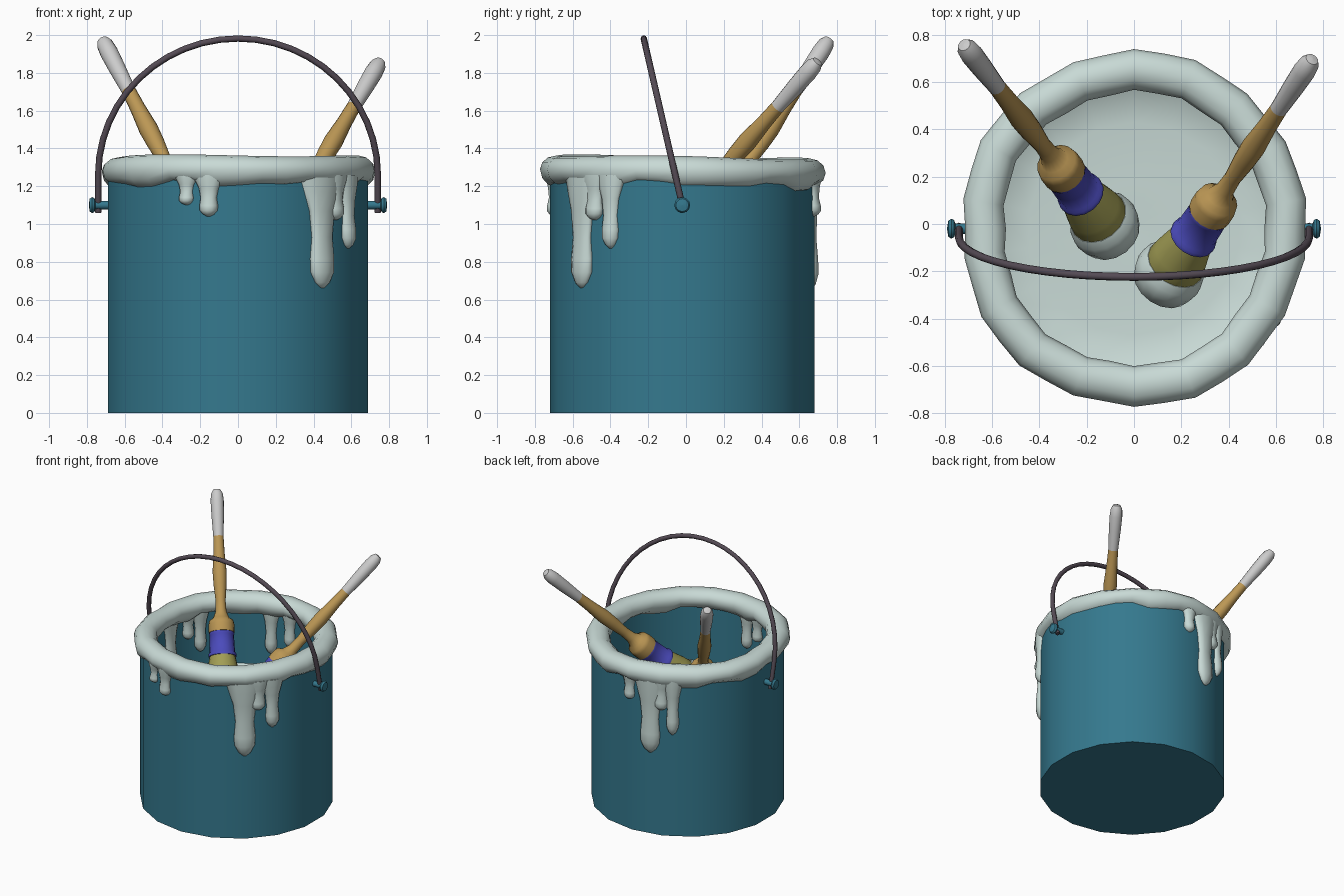
import bpy, bmesh, math
from mathutils import Vector, Matrix
from math import sin, cos, pi, radians

if "Cube" in bpy.data.objects:
    bpy.data.objects.remove(bpy.data.objects["Cube"])

CY = -0.02          # bucket axis in y
SEG = 18            # bucket sides


def mat(name, rgb):
    m = bpy.data.materials.new(name)
    m.diffuse_color = (*rgb, 1)
    m.use_nodes = True
    m.node_tree.nodes["Principled BSDF"].inputs["Base Color"].default_value = m.diffuse_color
    return m


BLUE = mat("bucket_blue", (0.035, 0.19, 0.27))
PAINT = mat("pale_paint", (0.58, 0.70, 0.67))
WOOD = mat("wood", (0.50, 0.31, 0.09))
FERRULE = mat("ferrule_blue", (0.07, 0.07, 0.50))
BRISTLE = mat("bristle_yellow", (0.36, 0.34, 0.09))
WIRE = mat("wire", (0.09, 0.07, 0.09))


def loft(name, rings, material=None, matrix=None, closed=False, angle=40):
    """Skin equal-sized rings of points; cap both ends or close into a loop."""
    bm = bmesh.new()
    vr = [[bm.verts.new(p) for p in r] for r in rings]
    n = len(vr[0])
    pairs = list(zip(vr, vr[1:])) + ([(vr[-1], vr[0])] if closed else [])
    for a, b in pairs:
        for i in range(n):
            j = (i + 1) % n
            bm.faces.new((a[i], a[j], b[j], b[i]))
    if not closed:
        bm.faces.new(vr[0])
        bm.faces.new(vr[-1])
    bmesh.ops.remove_doubles(bm, verts=bm.verts, dist=1e-4)
    bmesh.ops.recalc_face_normals(bm, faces=bm.faces)
    me = bpy.data.meshes.new(name)
    bm.to_mesh(me)
    bm.free()
    ob = bpy.data.objects.new(name, me)
    bpy.context.collection.objects.link(ob)
    if matrix:
        ob.matrix_world = matrix
    if material:
        me.materials.append(material)
    bpy.ops.object.select_all(action='DESELECT')
    ob.select_set(True)
    bpy.context.view_layer.objects.active = ob
    bpy.ops.object.shade_smooth_by_angle(angle=radians(angle))
    return ob


def lathe(name, profile, segs, material=None, matrix=None, angle=40):
    rings = [[(max(r, 2e-3) * cos(2 * pi * i / segs + pi / 2),
               max(r, 2e-3) * sin(2 * pi * i / segs + pi / 2), z)
              for i in range(segs)] for r, z in profile]
    return loft(name, rings, material, matrix, angle=angle)


AXIS = Matrix.Translation((0, CY, 0))

# bucket shell and the paint lying inside it
lathe("bucket", [(0, 0), (0.70, 0), (0.70, 1.30), (0.66, 1.30),
                 (0.66, 0.05), (0, 0.05)], SEG, BLUE, AXIS)
lathe("paint_surface", [(0, 0.06), (0.665, 0.06), (0.665, 0.78), (0.60, 0.725),
                        (0.45, 0.70), (0.2, 0.71), (0, 0.70)],
      SEG, PAINT, AXIS, 60)

# lumpy roll of paint over the rim
rim = []
for i in range(SEG * 2):
    a = 2 * pi * i / (SEG * 2) + pi / 2
    if i % 2:                                  # keep the low-poly outline
        k = cos(pi / SEG)
    else:
        k = 1
    R = (0.642 + 0.028 * abs(sin(a)) + 0.006 * sin(5 * a + 1)) * k
    low = 0.085 + 0.014 * sin(7 * a) + 0.012 * sin(11 * a + 2)
    top = 0.075 + 0.006 * sin(3 * a + 2)
    ring = []
    for j in range(12):
        p = 2 * pi * j / 12
        r = R + 0.086 * cos(p)
        ring.append((r * cos(a), r * sin(a),
                     1.28 - 0.01 * sin(a) + (top if sin(p) > 0 else low) * sin(p)))
    rim.append(ring)
loft("rim_paint", rim, PAINT, AXIS, closed=True, angle=80)


# drips: height fraction, width factor, thickness factor
DRIP = [(0, 1.7, 1.0), (0.15, 1.35, 1.0), (0.32, 0.98, 0.85), (0.55, 0.8, 0.75),
        (0.74, 0.92, 1.0), (0.86, 0.88, 1.05), (0.95, 0.55, 0.7), (1.0, 0.15, 0.2)]


def drip(name, deg, z_end, width, inside=False):
    R, side = (0.645, -1) if inside else (0.692, 1)
    rings = []
    for f, w, t in DRIP:
        ring = []
        for j in range(12):
            p = 2 * pi * j / 12
            a = radians(deg) + width * w * cos(p) / R
            r = R + side * 0.042 * t * max(sin(p), -0.3)
            ring.append((r * cos(a), r * sin(a), 1.26 + (z_end - 1.26) * f))
        rings.append(ring)
    loft(name, rings, PAINT, AXIS, angle=80)


for k, (deg, z, w) in enumerate([
        (-50, 0.66, 0.085), (-33, 0.87, 0.055), (-42, 1.02, 0.06),   # front right
        (-103, 1.04, 0.055), (-113, 1.10, 0.045),                    # front
        (102, 0.65, 0.085), (116, 0.81, 0.05), (109, 1.00, 0.06),    # back
        (88, 1.04, 0.05)]):
    drip(f"outer_drip_{k}", deg, z, w)
for k, (deg, z, w) in enumerate([
        (149, 0.90, 0.05), (158, 1.02, 0.05), (173, 0.84, 0.06), (102, 0.88, 0.05),
        (88, 0.97, 0.05), (-97, 0.96, 0.05), (-107, 1.05, 0.05)]):
    drip(f"inner_drip_{k}", deg, z, w, True)

# handle pivots
for s, label in ((1, "right"), (-1, "left")):
    m = Matrix.Translation((0, CY, 1.10)) @ Matrix.Rotation(s * pi / 2, 4, 'Y')
    lathe(f"{label}_pivot", [(0, 0.67), (0.022, 0.67), (0.022, 0.755), (0.036, 0.76),
                             (0.042, 0.772), (0.034, 0.785), (0, 0.79)], 12, BLUE, m)

# wire handle: short legs and a half circle, tipped forward
R = 0.74
path = [(R, -0.04)] + [(R * cos(pi * i / 24), 0.165 + R * sin(pi * i / 24))
                       for i in range(25)] + [(-R, -0.04)]
path = [Vector((x, 0, z)) for x, z in path]
rings = []
for i, p in enumerate(path):
    t = (path[min(i + 1, len(path) - 1)] - path[max(i - 1, 0)]).normalized()
    side = t.cross(Vector((0, 1, 0)))
    rings.append([p + 0.017 * (cos(q) * side + sin(q) * Vector((0, 1, 0)))
                  for q in (2 * pi * j / 8 for j in range(8))])
loft("wire_handle", rings, WIRE, Matrix.Translation((0, CY, 1.10))
     @ Matrix.Rotation(radians(13), 4, 'X'), angle=60)


# brushes: profiles as (radius, distance from the handle end)
PARTS = [
    ("tip", None, [(0, 0), (0.028, 0.006), (0.043, 0.035), (0.048, 0.09),
                   (0.045, 0.2), (0.037, 0.36), (0, 0.36)]),
    ("handle", WOOD, [(0, 0.35), (0.037, 0.35), (0.041, 0.48), (0.051, 0.62),
                      (0.047, 0.72), (0.036, 0.84), (0.040, 0.92), (0.060, 0.97),
                      (0.088, 0.99), (0.094, 1.02), (0.094, 1.08), (0, 1.08)]),
    ("ferrule", FERRULE, [(0, 1.075), (0.088, 1.075), (0.092, 1.09), (0.088, 1.10),
                          (0.092, 1.23), (0.102, 1.24), (0.102, 1.26), (0, 1.26)]),
    ("bristles", BRISTLE, [(0, 1.25), (0.092, 1.25), (0.118, 1.38), (0.132, 1.50),
                           (0.10, 1.54), (0, 1.54)]),
    ("wet_paint", PAINT, [(0, 1.44), (0.127, 1.44), (0.145, 1.475), (0.148, 1.52),
                          (0.13, 1.58), (0.08, 1.62), (0, 1.63)]),
]


def brush(label, tip, end):
    tip, end = Vector(tip), Vector(end)
    m = Matrix.Translation(tip) @ (end - tip).to_track_quat('Z', 'Y').to_matrix().to_4x4()
    for part, material, profile in PARTS:
        lathe(f"{label}_brush_{part}", profile, 16, material, m, 45)


brush("left", (-0.72, 0.76, 1.98), (-0.08, -0.06, 0.74))
brush("right", (0.755, 0.70, 1.865), (0.12, -0.25, 0.78))
